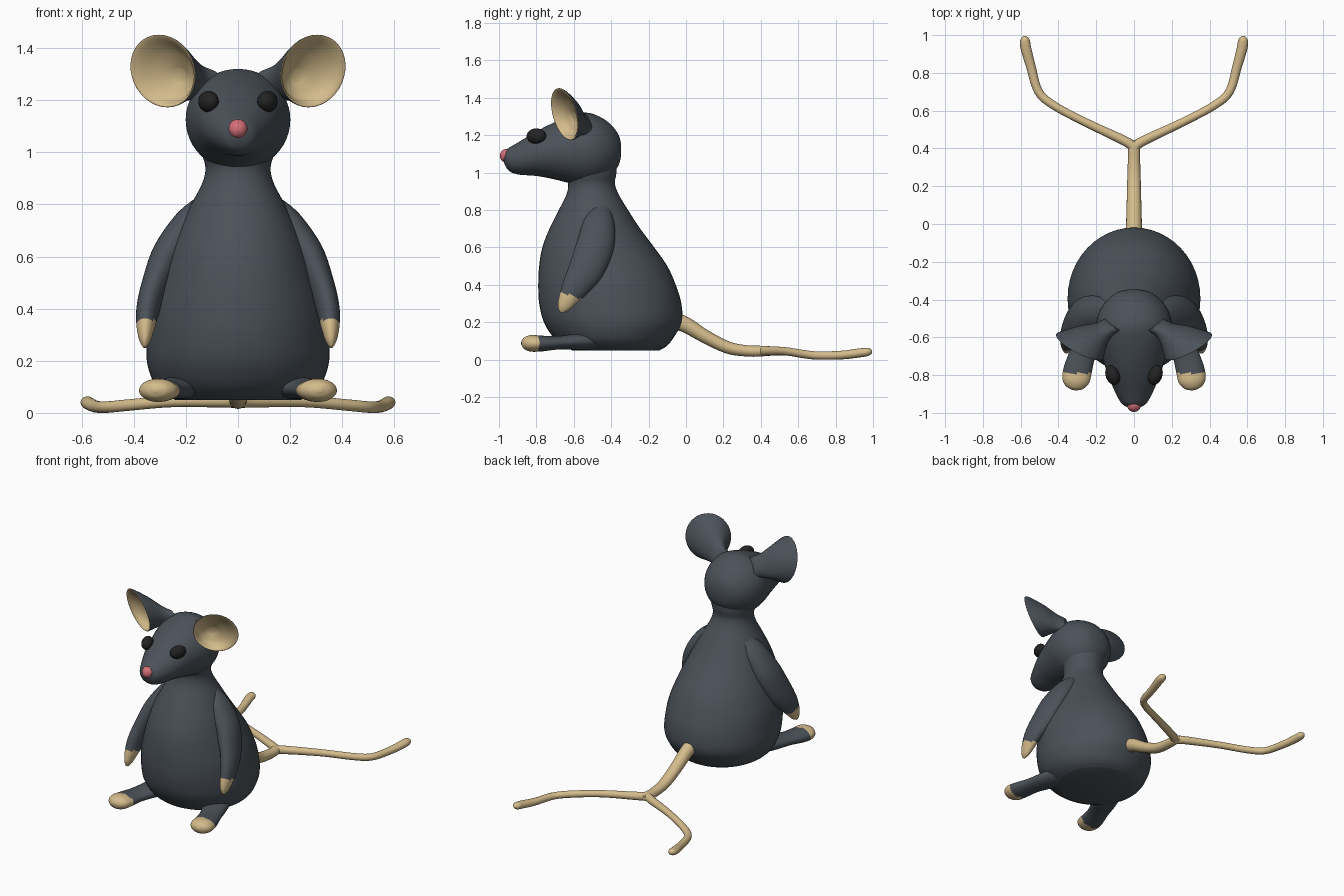
import bpy, bmesh, math
from mathutils import Vector

if "Cube" in bpy.data.objects:
    bpy.data.objects.remove(bpy.data.objects["Cube"])


def material(name, rgb):
    m = bpy.data.materials.new(name)
    m.diffuse_color = (*rgb, 1)
    m.use_nodes = True
    m.node_tree.nodes["Principled BSDF"].inputs["Base Color"].default_value = m.diffuse_color
    return m


SLATE = material("slate grey", (0.07, 0.084, 0.1))
CREAM = material("cream", (0.66, 0.50, 0.26))
PINK = material("pink", (0.66, 0.16, 0.19))
BLACK = material("black", (0.017, 0.017, 0.017))


def finish(name, bm, mats, rule=None):
    bmesh.ops.recalc_face_normals(bm, faces=bm.faces)
    if rule:
        for f in bm.faces:
            if rule(f.calc_center_median()):
                f.material_index = 1
    me = bpy.data.meshes.new(name)
    bm.to_mesh(me)
    bm.free()
    ob = bpy.data.objects.new(name, me)
    bpy.context.collection.objects.link(ob)
    for m in mats:
        me.materials.append(m)
    bpy.ops.object.select_all(action='DESELECT')
    ob.select_set(True)
    bpy.context.view_layer.objects.active = ob
    bpy.ops.object.shade_smooth_by_angle(angle=math.radians(50))
    return ob


def smooth_rows(rows, steps):
    """Catmull-Rom through rows of numbers."""
    rows = [Vector(r) for r in rows]
    out = []
    for i in range(len(rows) - 1):
        a, b, c, d = rows[max(i - 1, 0)], rows[i], rows[i + 1], rows[min(i + 2, len(rows) - 1)]
        for k in range(steps):
            t = k / steps
            out.append(0.5 * (2 * b + (c - a) * t + (2 * a - 5 * b + 4 * c - d) * t * t
                              + (3 * b - a - 3 * c + d) * t ** 3))
    return out + [rows[-1]]


def loft(name, rows, mats, ref=(1, 0, 0), axis=None, side=1, rule=None, ring_split=None, steps=5, n=36):
    """Skin ellipses (x, y, z, radius along ref, other radius); side=-1 mirrors in x."""
    pts = smooth_rows(rows, steps)
    bm = bmesh.new()
    rings = []
    for i, p in enumerate(pts):
        c = Vector(p[:3])
        t = Vector(axis) if axis else Vector(pts[min(i + 1, len(pts) - 1)][:3]) - Vector(pts[max(i - 1, 0)][:3])
        t.normalize()
        u = Vector(ref)
        u = (u - t * u.dot(t)).normalized()
        v = t.cross(u)
        ring = []
        for k in range(n):
            a = 2 * math.pi * k / n
            q = c + u * (math.cos(a) * p[3]) + v * (math.sin(a) * p[4])
            ring.append(bm.verts.new((q.x * side, q.y, q.z)))
        rings.append(ring)
    for i in range(len(rings) - 1):
        for k in range(n):
            j = (k + 1) % n
            f = bm.faces.new((rings[i][k], rings[i][j], rings[i + 1][j], rings[i + 1][k]))
            if ring_split is not None and i >= ring_split * steps:
                f.material_index = 1
    bm.faces.new(rings[0])
    cap = bm.faces.new(rings[-1])
    if ring_split is not None:
        cap.material_index = 1
    return finish(name, bm, mats, rule)


def ball(name, loc, scale, mat, rot_z=0):
    bm = bmesh.new()
    bmesh.ops.create_uvsphere(bm, u_segments=24, v_segments=16, radius=1)
    ob = finish(name, bm, [mat])
    ob.location, ob.scale, ob.rotation_euler = loc, scale, (0, 0, rot_z)


# Pear-shaped body and neck: z, front y, back y, half width
body = [(.05, -.61, -.14, .24), (.075, -.66, -.10, .285), (.12, -.71, -.065, .325), (.2, -.76, -.022, .35),
        (.3, -.785, -.025, .348), (.4, -.79, -.055, .335), (.5, -.785, -.10, .305), (.6, -.768, -.17, .27),
        (.7, -.73, -.245, .23), (.8, -.68, -.31, .18), (.88, -.64, -.358, .138), (.94, -.63, -.38, .125),
        (1.0, -.65, -.372, .14), (1.08, -.66, -.37, .15)]
loft("body", [(0, (f + b) / 2, z, w, (b - f) / 2) for z, f, b, w in body], [SLATE], axis=(0, 0, 1), n=48)

# Head with pointed snout: y, bottom z, top z, half width
head = [(-.347, 1.09, 1.15, .03), (-.36, 1.04, 1.20, .085), (-.40, .985, 1.255, .14), (-.46, .945, 1.298, .182),
        (-.53, .93, 1.32, .20), (-.60, .938, 1.308, .195), (-.70, .963, 1.27, .168), (-.80, .982, 1.22, .138),
        (-.90, .990, 1.16, .095), (-.95, 1.012, 1.13, .065), (-.972, 1.05, 1.105, .03)]
loft("head", [(0, y, (a + b) / 2, w, (b - a) / 2) for y, a, b, w in head], [SLATE], axis=(0, -1, 0), n=48)
ball("nose", (0, -.958, 1.09), (.037, .037, .037), PINK)

for s, label in ((-1, "left"), (1, "right")):
    ball(label + "_eye", (s * .113, -.80, 1.195), (.037, .054, .041), BLACK, -.35 * s)

    # Cupped ear: outside from root to rim, then the cream inside
    loft(label + "_ear",
         [(.10, -.53, 1.24, .06, .08), (.155, -.555, 1.27, .058, .075), (.215, -.585, 1.295, .088, .10),
          (.27, -.63, 1.31, .128, .135), (.288, -.648, 1.312, .14, .144), (.28, -.645, 1.31, .124, .13),
          (.245, -.615, 1.30, .085, .09), (.218, -.592, 1.295, .025, .025)],
         [SLATE, CREAM], ref=(.88, .47, 0), axis=(.45, -.85, -.25), side=s, ring_split=4)

    # Arm hanging against the body, cream hand
    loft(label + "_arm",
         [(.13, -.45, .80, .04, .05), (.19, -.465, .725, .06, .085), (.265, -.485, .61, .064, .10),
          (.315, -.53, .49, .055, .095), (.345, -.585, .40, .045, .075), (.354, -.625, .335, .036, .055),
          (.357, -.655, .28, .022, .034), (.358, -.667, .252, .006, .01)],
         [SLATE, CREAM], side=s, rule=lambda c: c.z + .35 * (c.y + .62) < .345)

    # Leg and foot, cream toes
    loft(label + "_foot",
         [(.16, -.42, .11, .09, .055), (.225, -.56, .098, .08, .045), (.27, -.68, .09, .07, .036),
          (.297, -.77, .086, .075, .042), (.308, -.83, .087, .072, .044), (.313, -.866, .088, .046, .03),
          (.315, -.88, .088, .01, .008)],
         [SLATE, CREAM], side=s, rule=lambda c: c.y < -.79)

    # One prong of the forked tail
    loft(label + "_tail_prong",
         [(0, .40, .046, .028, .028), (.04, .435, .046, .026, .026), (.25, .535, .044, .022, .022),
          (.42, .625, .03, .022, .022), (.505, .70, .022, .022, .023), (.545, .83, .024, .023, .025),
          (.572, .93, .036, .024, .028), (.578, .975, .042, .021, .025), (.58, .995, .043, .008, .008)],
         [CREAM], ref=(0, 0, 1), side=s, n=20)

# Tail stem running from the back down to the fork
loft("tail_stem",
     [(0, -.08, .215, .045, .045), (0, 0, .185, .042, .042), (0, .10, .125, .039, .036), (0, .22, .066, .036, .033),
      (0, .32, .047, .033, .03), (0, .41, .045, .03, .028), (0, .445, .045, .012, .015)],
     [CREAM], n=20)
